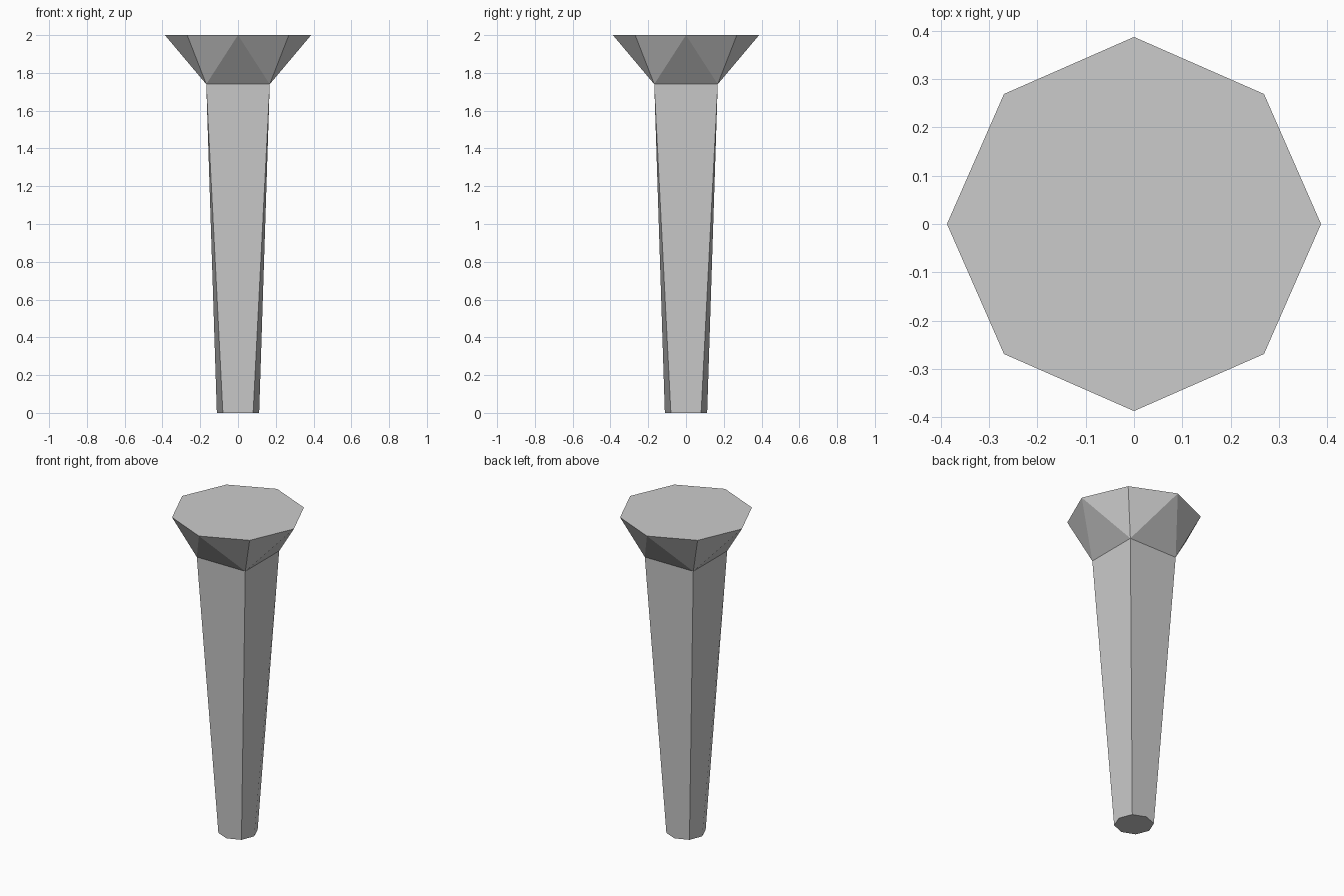
import bpy, bmesh
from math import cos, sin, pi

if "Cube" in bpy.data.objects:
    bpy.data.objects.remove(bpy.data.objects["Cube"])

NECK_Z, NECK = 1.74, 0.168


def octagon(bm, axis_r, diagonal, z):
    """Eight points, starting on +x; even ones on the axes, odd ones on diagonals."""
    pts = []
    for i in range(8):
        r = axis_r if i % 2 == 0 else diagonal * 2 ** 0.5
        pts.append(bm.verts.new((r * cos(i * pi / 4), r * sin(i * pi / 4), z)))
    return pts


def square(bm):
    """Neck corners, starting at +x +y."""
    return [bm.verts.new((sx * NECK, sy * NECK, NECK_Z))
            for sx, sy in ((1, 1), (-1, 1), (-1, -1), (1, -1))]


def finish(bm, name):
    mesh = bpy.data.meshes.new(name)
    bm.to_mesh(mesh)
    bm.free()
    bpy.context.collection.objects.link(bpy.data.objects.new(name, mesh))


# Shaft: octagonal foot growing into a square neck
bm = bmesh.new()
foot, neck = octagon(bm, 0.112, 0.08, 0), square(bm)
bm.faces.new(foot[::-1])
for k in range(4):
    a, b = 2 * k + 1, (2 * k + 3) % 8
    bm.faces.new((foot[a], foot[(a + 1) % 8], foot[b], neck[(k + 1) % 4], neck[k]))
finish(bm, "shaft")

# Flared head: square neck faceted out to an octagonal top
bm = bmesh.new()
rim, neck = octagon(bm, 0.387, 0.269, 2.0), square(bm)
bm.faces.new(rim)
for k in range(4):
    a = 2 * k + 1
    nxt = rim[(a + 1) % 8]
    bm.faces.new((neck[k], neck[(k + 1) % 4], nxt))
    bm.faces.new((neck[k], nxt, rim[a]))
    bm.faces.new((neck[k], rim[a], rim[a - 1]))
finish(bm, "flared_head")
